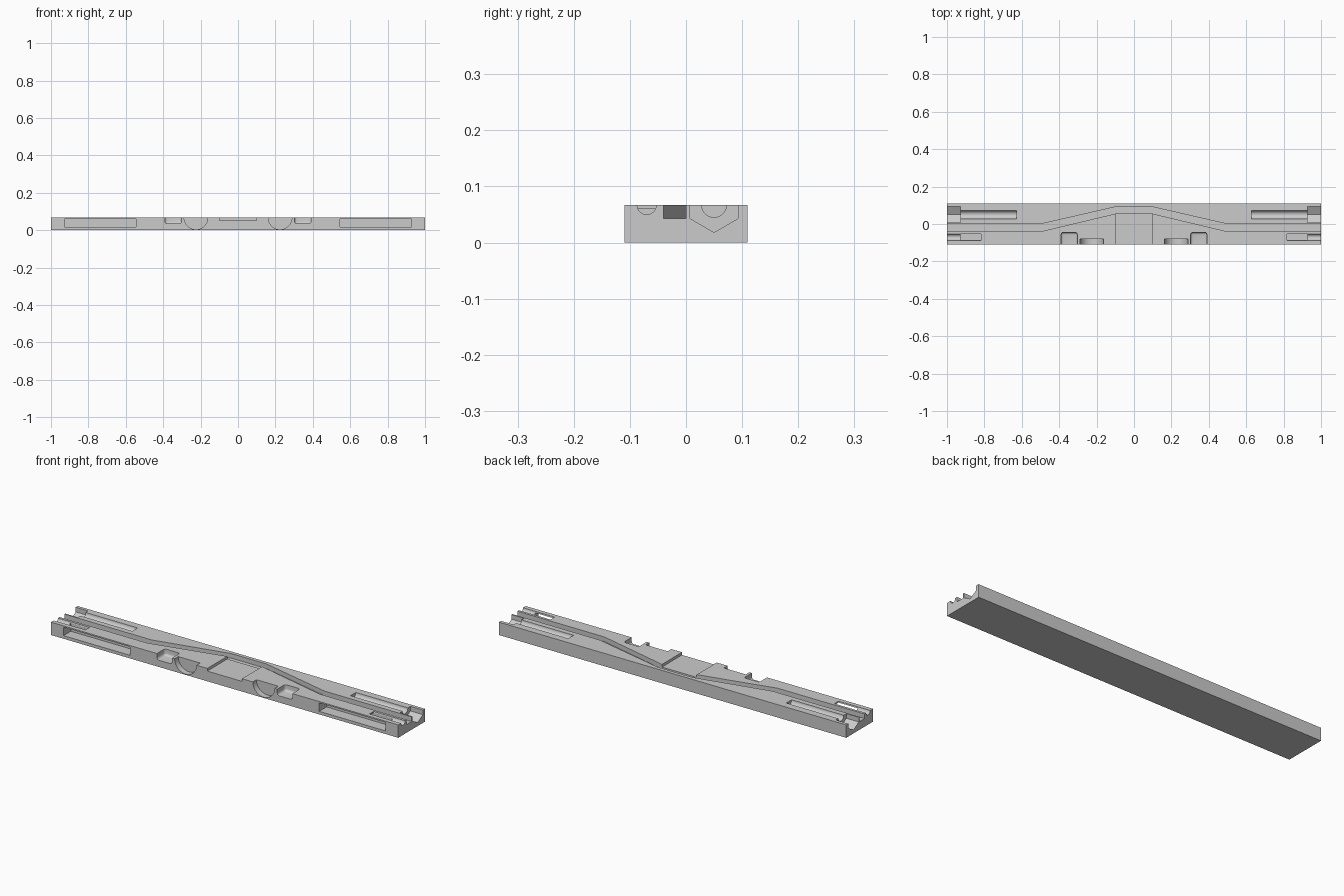
import bpy, bmesh, math
from mathutils import Vector

cube = bpy.data.objects.get("Cube")
if cube:
    bpy.data.objects.remove(cube, do_unlink=True)

L, W, H = 1.0, 0.11, 0.067      # half length, half width, height
TOP = H + 0.03                  # cutters reach above the top face

grey = bpy.data.materials.new("light_grey")
grey.use_nodes = True
grey.diffuse_color = (0.6, 0.6, 0.6, 1)
grey.node_tree.nodes["Principled BSDF"].inputs["Base Color"].default_value = (0.6, 0.6, 0.6, 1)


def prism(name, pts, axis, lo, hi, bevel=0):
    """Extrude a 2D outline along axis (x: yz outline, y: xz, z: xy)."""
    place = {"x": lambda a, b, c: (c, a, b),
             "y": lambda a, b, c: (a, c, b),
             "z": lambda a, b, c: (a, b, c)}[axis]
    bm = bmesh.new()
    face = bm.faces.new([bm.verts.new(place(a, b, lo)) for a, b in pts])
    ext = bmesh.ops.extrude_face_region(bm, geom=[face])
    moved = [v for v in ext["geom"] if isinstance(v, bmesh.types.BMVert)]
    bmesh.ops.translate(bm, verts=moved, vec=Vector(place(0, 0, hi - lo)))
    if bevel:
        bmesh.ops.bevel(bm, geom=bm.edges[:], offset=bevel, segments=4,
                        profile=0.5, affect="EDGES")
    bmesh.ops.recalc_face_normals(bm, faces=bm.faces[:])
    mesh = bpy.data.meshes.new(name)
    bm.to_mesh(mesh)
    bm.free()
    mesh.materials.append(grey)
    ob = bpy.data.objects.new(name, mesh)
    bpy.context.collection.objects.link(ob)
    return ob


def rect(a0, a1, b0, b1):
    return [(a0, b0), (a1, b0), (a1, b1), (a0, b1)]


def half_round(a, r, steps=24):
    """Round-bottomed outline, centred on the top face."""
    arc = [(a + r * math.cos(math.pi * (1 + i / steps)),
            H + r * math.sin(math.pi * (1 + i / steps))) for i in range(steps + 1)]
    return arc + [(a + r, TOP), (a - r, TOP)]


block = prism("tray_block", rect(-W, W, 0, H), "x", -L, L)
cutters = []

# Bent cable channel along the whole length
back = [(-1.1, 0), (-0.498, 0), (-0.1, 0.091)]
front = [(-1.1, -0.04), (-0.498, -0.04), (-0.1, 0.055)]
back += [(-x, y) for x, y in reversed(back)]
front += [(-x, y) for x, y in reversed(front)]
cutters.append(prism("channel_cutter", front + back[::-1], "z", 0.043, TOP))

# Shallow centre recess, open to the front and the channel
cutters.append(prism("centre_recess_cutter", rect(-0.1, 0.1, -0.2, 0.06), "z", 0.053, TOP))

nut = [(0.007, TOP), (0.007, 0.043), (0.05, 0.018), (0.093, 0.043), (0.093, TOP)]
for side, s in (("left", 1), ("right", -1)):
    def span(a, b):
        return sorted((s * a, s * b))
    # Nut pocket and bolt groove at the rear of each end
    cutters.append(prism(side + "_nut_cutter", nut, "x", *span(0.928, 1.1)))
    cutters.append(prism(side + "_bolt_cutter", half_round(0.05, 0.022), "x", *span(0.628, 1.05)))
    # Pin groove and side slot at the front of each end
    cutters.append(prism(side + "_pin_cutter", half_round(-0.07, 0.017), "x", *span(0.818, 1.1)))
    cutters.append(prism(side + "_slot_cutter", rect(*span(0.545, 0.928), 0.016, 0.06),
                         "y", -0.2, -0.05))
    # Half-disc notch and rounded pocket in the front edge
    cutters.append(prism(side + "_disc_cutter", half_round(s * 0.225, 0.063), "y", -0.2, -0.08))
    cutters.append(prism(side + "_pocket_cutter", rect(*span(0.303, 0.39), 0.035, TOP),
                         "y", -0.2, -0.045, bevel=0.012))

# Carve the block and bake the result
for c in cutters:
    c.hide_render = True
    mod = block.modifiers.new(c.name, "BOOLEAN")
    mod.operation = "DIFFERENCE"
    mod.solver = "EXACT"
    mod.object = c
bpy.context.view_layer.update()
carved = bpy.data.meshes.new_from_object(
    block.evaluated_get(bpy.context.evaluated_depsgraph_get()))
block.modifiers.clear()
block.data = carved
block.data.materials.clear()
block.data.materials.append(grey)
for p in block.data.polygons:
    p.material_index = 0
for c in cutters:
    bpy.data.objects.remove(c, do_unlink=True)

bpy.ops.object.select_all(action="DESELECT")
block.select_set(True)
bpy.context.view_layer.objects.active = block
bpy.ops.object.shade_smooth_by_angle(angle=math.radians(25))
